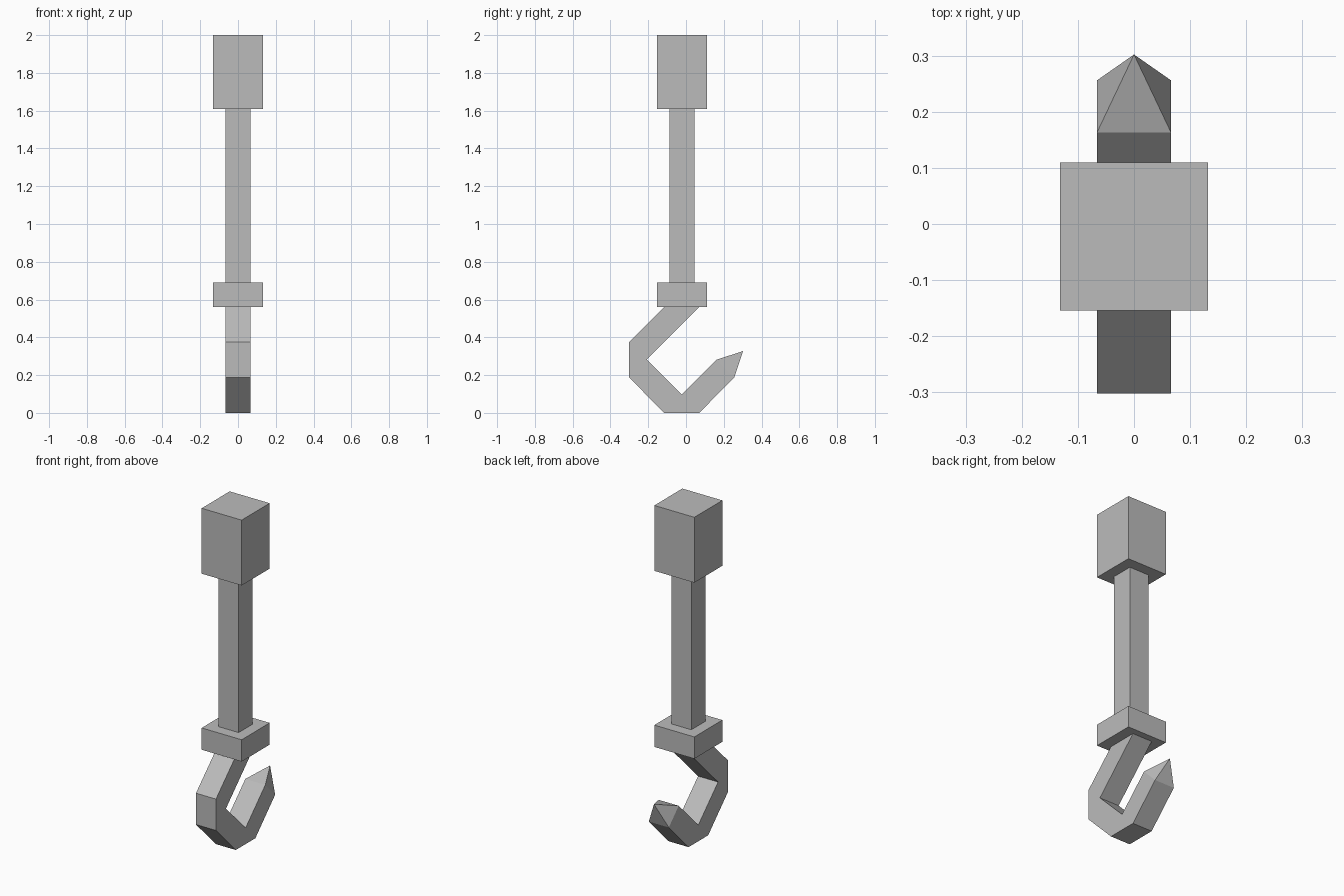
import bpy
import bmesh

cube = bpy.data.objects.get("Cube")
if cube:
    bpy.data.objects.remove(cube, do_unlink=True)

AXIS_Y = -0.022   # the shaft sits slightly forward of the centre
HALF = 0.066      # half width of the shaft and hook

# Single plain metal colour
metal = bpy.data.materials.new("grey metal")
metal.use_nodes = True
grey = (0.5, 0.5, 0.5, 1)
metal.diffuse_color = grey
metal.node_tree.nodes["Principled BSDF"].inputs["Base Color"].default_value = grey


def finish(name, bm):
    bmesh.ops.recalc_face_normals(bm, faces=bm.faces)
    mesh = bpy.data.meshes.new(name)
    bm.to_mesh(mesh)
    bm.free()
    mesh.materials.append(metal)
    obj = bpy.data.objects.new(name, mesh)
    bpy.context.collection.objects.link(obj)
    return obj


def block(name, half, bottom, top):
    bm = bmesh.new()
    bmesh.ops.create_cube(bm, size=1)
    bmesh.ops.scale(bm, vec=(2 * half, 2 * half, top - bottom), verts=bm.verts)
    bmesh.ops.translate(bm, vec=(0, AXIS_Y, (top + bottom) / 2), verts=bm.verts)
    return finish(name, bm)


# Handle, shaft and collar
block("handle_block", 2 * HALF, 1.61, 2.0)
block("shaft", HALF, 0.69, 1.61)
block("collar", 2 * HALF, 0.56, 0.69)

# Hook: side profile (y, z), with its last edge before the inside forming the tip base
outer = [(-0.115, 0.56), (-0.302, 0.375), (-0.302, 0.188),
         (-0.115, 0), (0.07, 0), (0.256, 0.188)]
inner = [(0.163, 0.282), (AXIS_Y, 0.097), (-0.208, 0.282), (0.07, 0.56)]
profile = outer + inner
bm = bmesh.new()
sides = [[bm.verts.new((x, y, z)) for y, z in profile] for x in (-HALF, HALF)]
for side in sides:
    bm.faces.new(side)
apex = bm.verts.new((0, 0.302, 0.327))
tip = len(outer) - 1
for i in range(len(profile)):
    j = (i + 1) % len(profile)
    a, b, c, d = sides[0][i], sides[0][j], sides[1][j], sides[1][i]
    if i == tip:
        # Pyramid point closes the open end
        for p, q in ((a, b), (b, c), (c, d), (d, a)):
            bm.faces.new((p, q, apex))
    else:
        bm.faces.new((a, b, c, d))
finish("hook", bm)
